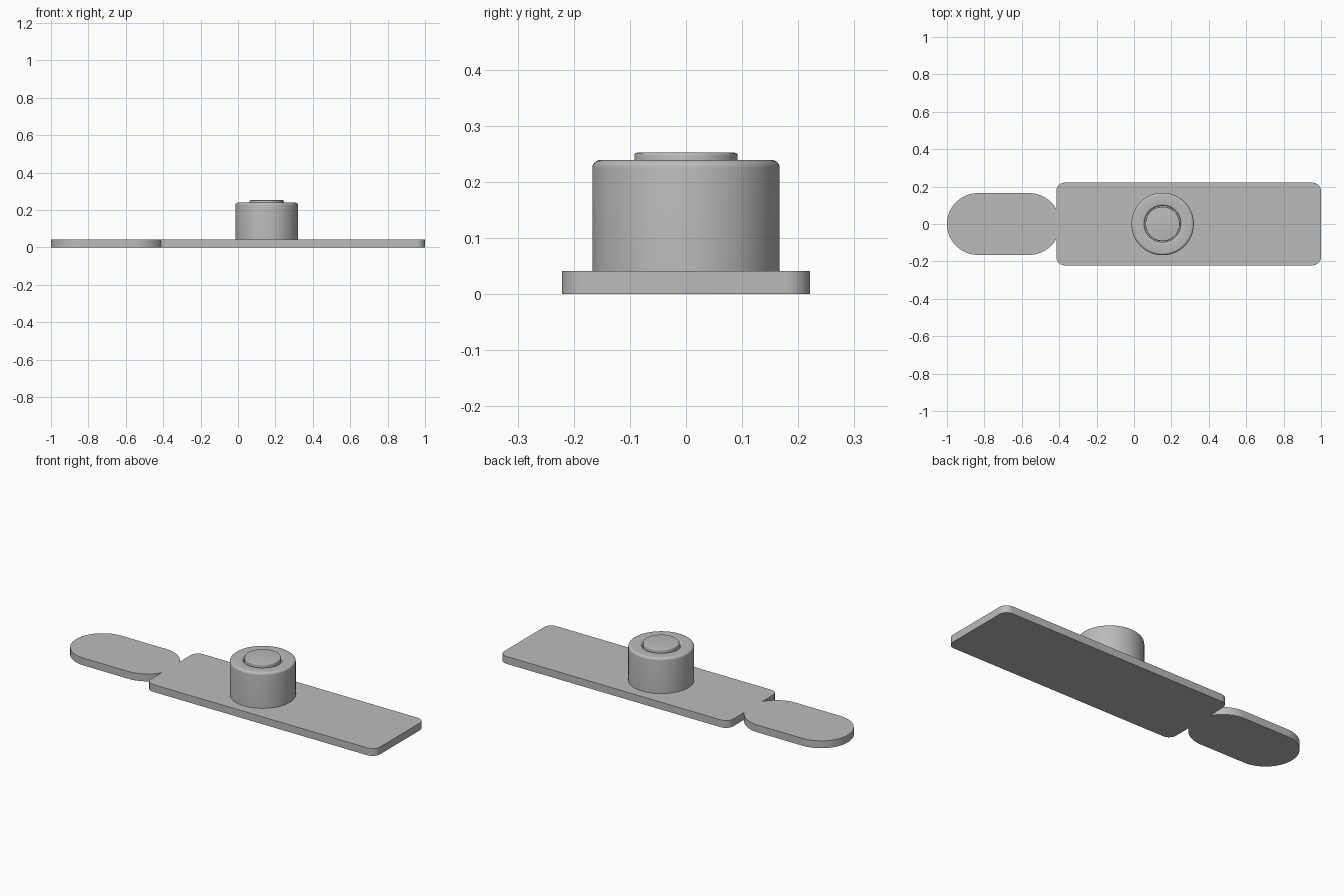
import bpy, bmesh, math

if "Cube" in bpy.data.objects:
    bpy.data.objects.remove(bpy.data.objects["Cube"])

T = 0.041          # plate thickness
CX = 0.153         # knob centre

grey = bpy.data.materials.new("plain grey")
grey.diffuse_color = (0.5, 0.5, 0.5, 1)
grey.use_nodes = True
grey.node_tree.nodes["Principled BSDF"].inputs["Base Color"].default_value = grey.diffuse_color


def finish(bm, name):
    bmesh.ops.recalc_face_normals(bm, faces=bm.faces)
    me = bpy.data.meshes.new(name)
    bm.to_mesh(me)
    bm.free()
    me.materials.append(grey)
    ob = bpy.data.objects.new(name, me)
    bpy.context.collection.objects.link(ob)
    bpy.ops.object.select_all(action='DESELECT')
    bpy.context.view_layer.objects.active = ob
    ob.select_set(True)
    bpy.ops.object.shade_smooth_by_angle(angle=math.radians(35))
    return ob


def arc(cx, cy, r, a0, a1, n=10):
    """Points on an arc, angles in degrees."""
    return [(cx + r * math.cos(math.radians(a0 + (a1 - a0) * i / n)),
             cy + r * math.sin(math.radians(a0 + (a1 - a0) * i / n)))
            for i in range(n + 1)]


def lathe(name, profile, n=72):
    """Revolve (radius, z) points around the knob axis."""
    bm = bmesh.new()
    vs = [bm.verts.new((r, 0, z)) for r, z in profile]
    es = [bm.edges.new(p) for p in zip(vs, vs[1:])]
    bmesh.ops.spin(bm, geom=vs + es, cent=(0, 0, 0), axis=(0, 0, 1),
                   angle=2 * math.pi, steps=n)
    bmesh.ops.remove_doubles(bm, verts=bm.verts, dist=1e-5)
    bmesh.ops.translate(bm, verts=bm.verts, vec=(CX, 0, 0))
    return finish(bm, name)


# Base plate: upper half outline of tab and rounded body, mirrored in y
x0, x1, w, c = -0.415, 1.0, 0.221, 0.045
R, tl, tr = 0.165, -0.835, -0.56
neck = math.degrees(math.acos((x0 - tr) / R))
upper = (arc(tl, 0, R, 180, 90, 20) + arc(tr, 0, R, 90, neck, 16)
         + arc(x0 + c, w - c, c, 180, 90) + arc(x1 - c, w - c, c, 90, 0))
outline = upper + [(x, -y) for x, y in reversed(upper[1:])]
bm = bmesh.new()
face = bm.faces.new([bm.verts.new((x, y, 0)) for x, y in outline])
ext = bmesh.ops.extrude_face_region(bm, geom=[face], use_keep_orig=True)
bmesh.ops.translate(bm, vec=(0, 0, T),
                    verts=[v for v in ext["geom"] if isinstance(v, bmesh.types.BMVert)])
finish(bm, "base_plate")

# Knob housing with rounded rim and rounded bore edge
top, f, g = 0.239, 0.014, 0.012
lathe("knob_housing",
      [(0.167, T)] + arc(0.167 - f, top - f, f, 0, 90, 6)
      + arc(0.109, top - g, g, 90, 180, 6) + [(0.097, 0.2), (0, 0.2)])

# Raised centre button
b = 0.005
lathe("centre_button",
      [(0.092, 0.2)] + arc(0.092 - b, 0.252 - b, b, 0, 90, 4) + [(0, 0.252)])
